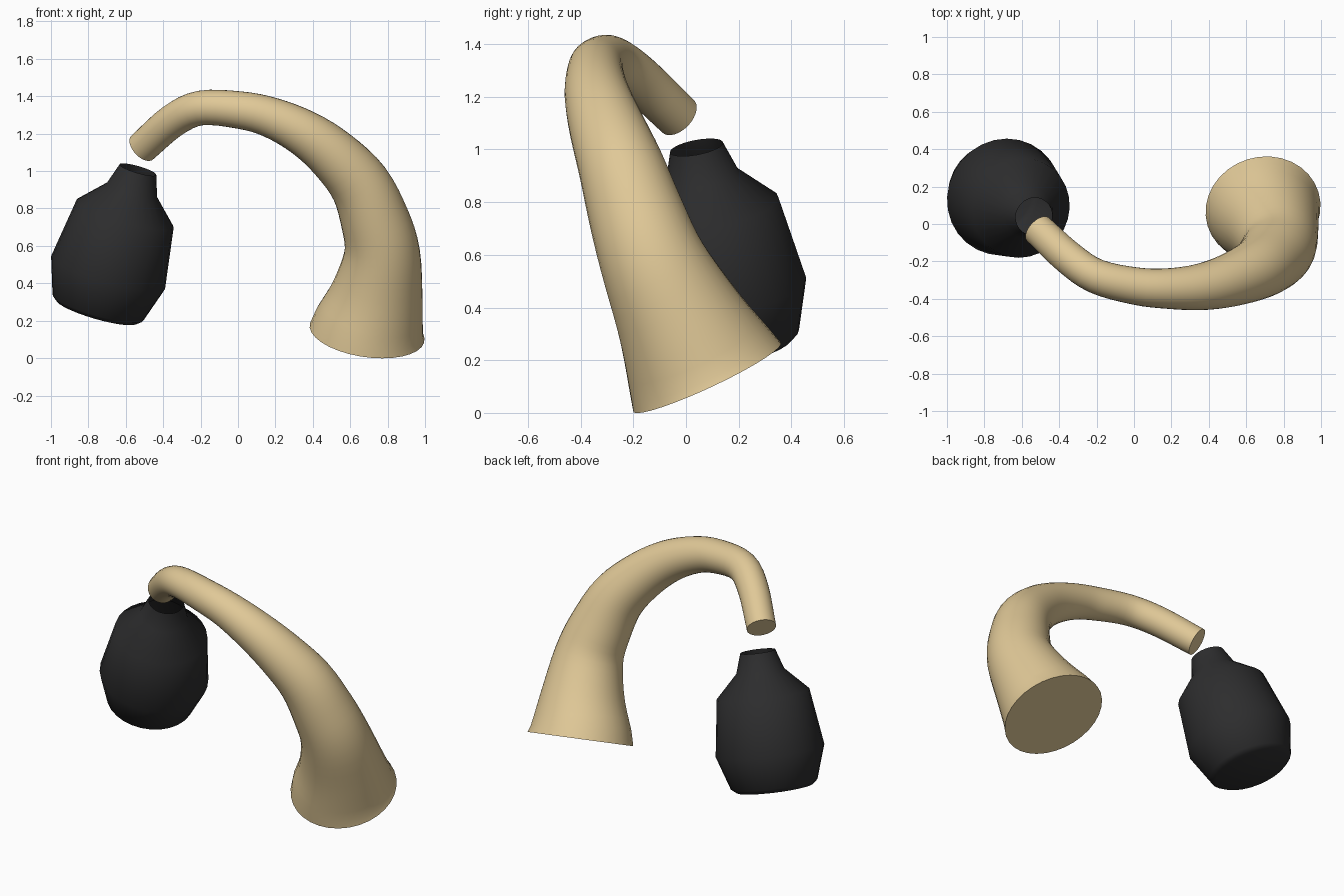
import bpy, bmesh, math
from mathutils import Vector

if "Cube" in bpy.data.objects:
    bpy.data.objects.remove(bpy.data.objects["Cube"])


def material(name, rgb):
    m = bpy.data.materials.new(name)
    m.diffuse_color = (*rgb, 1)
    m.use_nodes = True
    m.node_tree.nodes["Principled BSDF"].inputs["Base Color"].default_value = m.diffuse_color
    return m


def ring(bm, centre, normal, ref, r, n):
    """Circle of vertices around a centre, square to the normal."""
    u = (ref - normal * ref.dot(normal)).normalized()
    v = normal.cross(u)
    verts = []
    for i in range(n):
        a = 2 * math.pi * i / n
        verts.append(bm.verts.new(centre + r * (u * math.cos(a) + v * math.sin(a))))
    return verts, u


def skin(name, sections, mat, n, cap_start, cap_end, angle):
    """Join (centre, normal, radius) sections into a tube."""
    bm = bmesh.new()
    ref, rings = Vector((0.3, 1, 0.2)), []
    for c, nor, r in sections:
        vs, ref = ring(bm, c, nor, ref, r, n)
        rings.append(vs)
    for a, b in zip(rings, rings[1:]):
        for i in range(n):
            j = (i + 1) % n
            bm.faces.new((a[i], a[j], b[j], b[i]))
    if cap_start:
        bm.faces.new(rings[0][::-1])
    if cap_end:
        bm.faces.new(rings[-1])
    bmesh.ops.recalc_face_normals(bm, faces=bm.faces)
    me = bpy.data.meshes.new(name)
    bm.to_mesh(me)
    bm.free()
    me.materials.append(mat)
    ob = bpy.data.objects.new(name, me)
    bpy.context.collection.objects.link(ob)
    bpy.ops.object.select_all(action='DESELECT')
    bpy.context.view_layer.objects.active = ob
    ob.select_set(True)
    bpy.ops.object.shade_smooth_by_angle(angle=math.radians(angle))
    return ob


tan = material("tan", (0.745, 0.58, 0.31))
black = material("soft_black", (0.026, 0.026, 0.027))

# curved arm: x, y, z, radius along the centre line
path = [Vector(p) for p in (
    (0.69, 0.08, 0.135, 0.31), (0.745, -0.022, 0.35, 0.246),
    (0.77, -0.122, 0.565, 0.203), (0.73, -0.186, 0.745, 0.183),
    (0.65, -0.245, 0.93, 0.163), (0.505, -0.303, 1.09, 0.142),
    (0.35, -0.337, 1.205, 0.124), (0.175, -0.345, 1.287, 0.108),
    (0.01, -0.332, 1.326, 0.10), (-0.2, -0.28, 1.337, 0.093),
    (-0.35, -0.18, 1.268, 0.09), (-0.512, -0.03, 1.126, 0.086))]
ext = [2 * path[0] - path[1]] + path + [2 * path[-1] - path[-2]]
points, steps = [], 4
for k in range(1, len(ext) - 2):
    p0, p1, p2, p3 = ext[k - 1:k + 3]
    for s in range(steps):
        t = s / steps
        points.append(0.5 * (2 * p1 + (p2 - p0) * t + (2 * p0 - 5 * p1 + 4 * p2 - p3) * t * t
                             + (3 * p1 - p0 - 3 * p2 + p3) * t ** 3))
points.append(path[-1])
sections = []
for i, p in enumerate(points):
    d = points[min(i + 1, len(points) - 1)] - points[max(i - 1, 0)]
    nor = Vector((0.13, -0.42, 0.9)) if i == 0 else d.xyz
    sections.append((p.xyz, nor.normalized(), p.w))
skin("curved_arm", sections, tan, 32, True, True, 50)

# tilted shade: distance below the open rim, radius
axis = Vector((0.29, -0.19, 1)).normalized()
top = Vector((-0.535, 0.04, 1.008))
profile = [(0, 0.102), (0.117, 0.14), (0.25, 0.27), (0.583, 0.317), (0.78, 0.253), (0.803, 0.225)]
skin("lamp_shade", [(top - axis * t, -axis, r) for t, r in profile], black, 28, False, True, 60)
